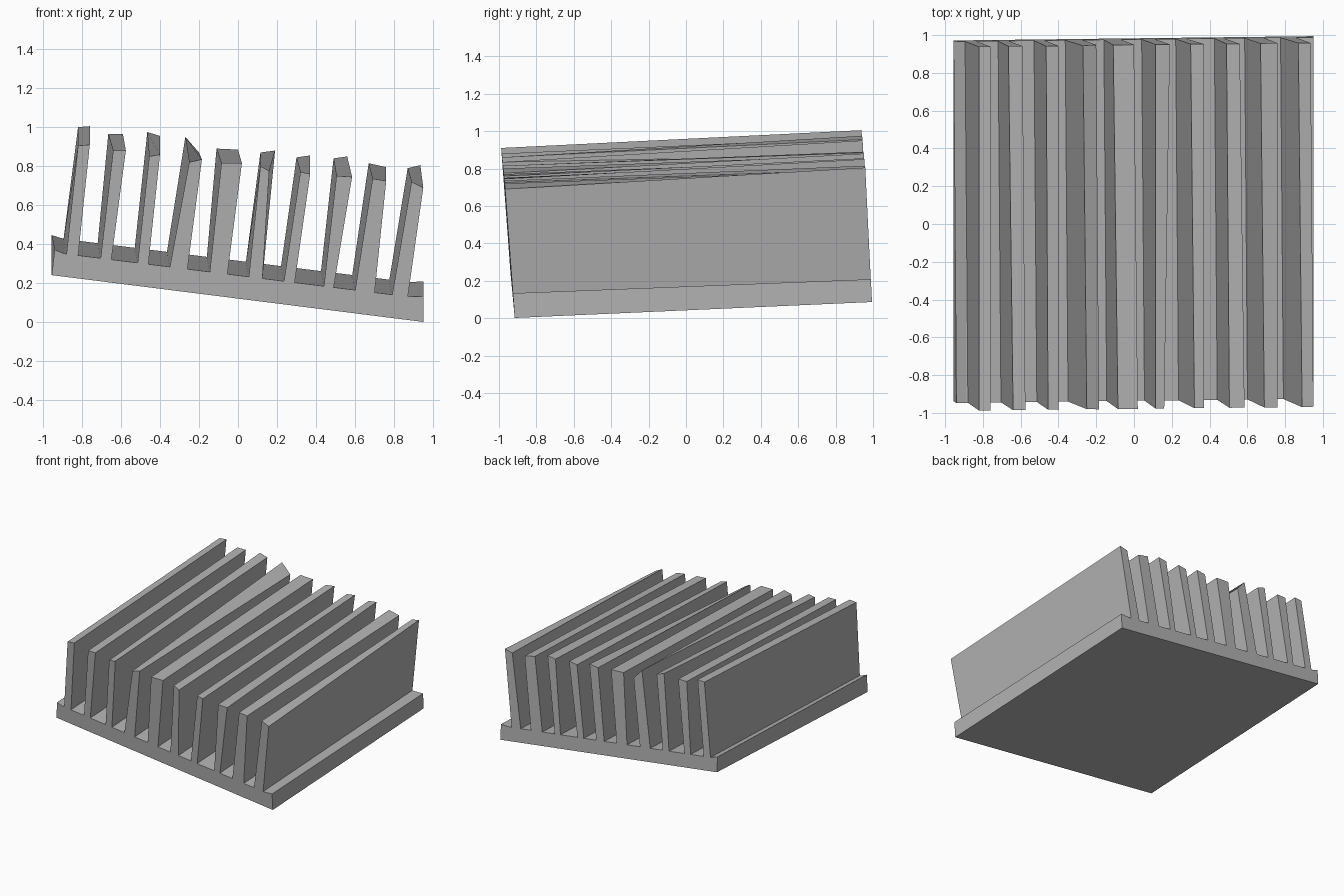
import bpy
import bmesh

cube = bpy.data.objects.get("Cube")
if cube:
    bpy.data.objects.remove(cube, do_unlink=True)

# One plain grey metal
metal = bpy.data.materials.new("grey metal")
metal.use_nodes = True
grey = (0.45, 0.45, 0.45, 1)
metal.diffuse_color = grey
metal.node_tree.nodes["Principled BSDF"].inputs["Base Color"].default_value = grey


def underside(x, back):
    return 0.121 - 0.126 * x + (0.085 if back else 0)


def floor(x, back):
    return 0.24 - 0.125 * x + (0.075 if back else 0)


def end_point(x, z, back):
    """Place a profile point on the leaning front or back end."""
    height = z - underside(x, back)
    if back:
        return (x, 0.983 + 0.012 * x - 0.05 * height, z)
    return (x, -0.927 + 0.012 * x - 0.075 * height, z)


def loft(bm, front, back):
    """Join two matching end loops into a closed prism."""
    a = [bm.verts.new(end_point(x, z, False)) for x, z in front]
    b = [bm.verts.new(end_point(x, z, True)) for x, z in back]
    bm.faces.new(a)
    bm.faces.new(b[::-1])
    for i in range(len(a)):
        j = (i + 1) % len(a)
        bm.faces.new((a[i], b[i], b[j], a[j]))


def finish(bm, name):
    bmesh.ops.recalc_face_normals(bm, faces=bm.faces[:])
    mesh = bpy.data.meshes.new(name)
    bm.to_mesh(mesh)
    bm.free()
    mesh.materials.append(metal)
    bpy.context.collection.objects.link(bpy.data.objects.new(name, mesh))


# Sloping base plate with slightly raised lips at its side edges
def base_loop(back):
    left, right = -0.955, 0.95
    return [(left, underside(left, back)), (right, underside(right, back)),
            (right, floor(right, back) + 0.012), (0.87, floor(0.87, back)),
            (-0.89, floor(-0.89, back)),
            (left if back else -0.94, floor(left, back) + 0.012)]


bm = bmesh.new()
loft(bm, base_loop(False), base_loop(True))
finish(bm, "base_plate")

# Fins: foot left and right x, then top corners (x, z) at the front and back
fins = [
    (-.88, -.82, (-.82, .905), (-.76, .91), (-.82, 1.0), (-.76, 1.005)),
    (-.705, -.65, (-.64, .88), (-.575, .88), (-.665, .965), (-.59, .965)),
    (-.515, -.46, (-.455, .85), (-.4, .86), (-.465, .975), (-.4, .955)),
    (-.35, -.26, (-.25, .82), (-.185, .835), (-.27, .95), (-.2, .87)),
    (-.145, -.055, (-.085, .815), (.02, .815), (-.11, .89), (0, .885)),
    (.055, .125, (.115, .8), (.16, .775), (.115, .87), (.19, .88)),
    (.235, .29, (.32, .77), (.37, .76), (.3, .845), (.37, .855)),
    (.44, .49, (.505, .75), (.585, .745), (.49, .84), (.56, .85)),
    (.6, .7, (.69, .735), (.76, .725), (.67, .815), (.76, .795)),
    (.79, .87, (.89, .72), (.95, .69), (.87, .79), (.935, .805)),
]


def fin_loop(left, right, top_left, top_right, back):
    shift = -0.015 if back else 0
    feet = [(x + shift, floor(x + shift, back) - 0.005) for x in (left, right)]
    return feet + [top_right, top_left]


for number, (left, right, fl, fr, bl, br) in enumerate(fins, 1):
    bm = bmesh.new()
    loft(bm, fin_loop(left, right, fl, fr, False),
         fin_loop(left, right, bl, br, True))
    finish(bm, f"fin_{number}")
